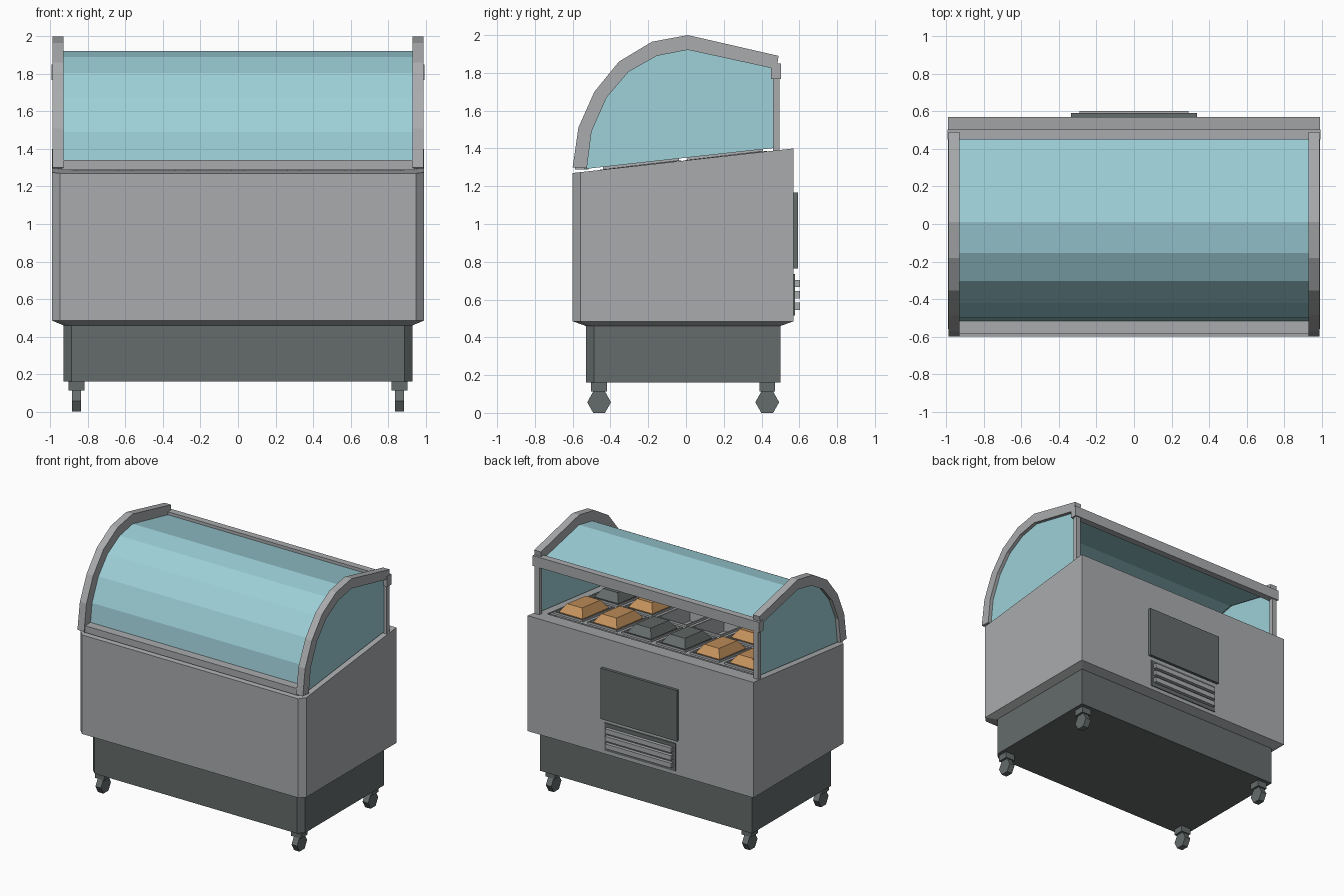
import bpy, bmesh, math
from mathutils import Vector

old = bpy.data.objects.get("Cube")
if old:
    bpy.data.objects.remove(old, do_unlink=True)


def material(name, rgb):
    m = bpy.data.materials.new(name)
    m.use_nodes = True
    m.diffuse_color = (*rgb, 1)
    m.node_tree.nodes["Principled BSDF"].inputs["Base Color"].default_value = (*rgb, 1)
    return m


GREY = material("steel grey", (0.40, 0.41, 0.42))
DARK = material("dark grey", (0.13, 0.15, 0.147))
GLASS = material("blue glass", (0.34, 0.63, 0.69))
CARAMEL = material("caramel", (0.56, 0.29, 0.11))


def finish(name, bm, *mats):
    bmesh.ops.recalc_face_normals(bm, faces=bm.faces)
    me = bpy.data.meshes.new(name)
    bm.to_mesh(me)
    bm.free()
    ob = bpy.data.objects.new(name, me)
    for m in mats:
        me.materials.append(m)
    bpy.context.collection.objects.link(ob)
    return ob


def loft(name, rings, mat, caps=True):
    bm = bmesh.new()
    loops = [[bm.verts.new(p) for p in ring] for ring in rings]
    n = len(loops[0])
    for a, b in zip(loops, loops[1:]):
        for i in range(n):
            j = (i + 1) % n
            bm.faces.new((a[i], a[j], b[j], b[i]))
    bm.faces.new(loops[0])
    bm.faces.new(loops[-1])
    return finish(name, bm, mat)


def box(name, x, y, z, mat):
    rings = [[(x[0], y[0], h), (x[1], y[0], h), (x[1], y[1], h), (x[0], y[1], h)] for h in z]
    return loft(name, rings, mat)


def prism(name, profile, x0, x1, mat):
    # side profile of (y, z) points swept along x
    return loft(name, [[(x, y, z) for y, z in profile] for x in (x0, x1)], mat)


def top_z(y):
    # sloping top of the cabinet
    return 1.27 + (y + 0.6) * 0.111


def plan(w, front, back, height, c=0.042):
    # outline with chamfered front corners
    pts = [(-w + c, front), (w - c, front), (w, front + c), (w, back), (-w, back), (-w, front + c)]
    return [Vector((x, y, height(y) if callable(height) else height)) for x, y in pts]


# Plinth and cabinet with an open well in its top
loft("plinth", [plan(0.93, -0.53, 0.5, z) for z in (0.16, 0.465)], DARK)
loft("cabinet", [plan(0.93, -0.53, 0.5, 0.46),
                 plan(0.99, -0.6, 0.57, 0.485),
                 plan(0.99, -0.6, 0.57, top_z),
                 plan(0.91, -0.47, 0.44, top_z),
                 plan(0.91, -0.47, 0.44, 1.1)], GREY)

# Deck with two rows of six sunken pans
Y0, Y1 = -0.46, 0.43
bm = bmesh.new()
bmesh.ops.create_grid(bm, x_segments=6, y_segments=2, size=1)
for v in bm.verts:
    v.co.x *= 0.9
    v.co.y = (Y0 + Y1) / 2 + v.co.y * (Y1 - Y0) / 2
    v.co.z = top_z(v.co.y) + 0.001
cells = list(bm.faces)


def shift(faces, dz):
    bmesh.ops.translate(bm, verts=list({v for f in faces for v in f.verts}), vec=(0, 0, dz))


for thickness, dz in ((0.03, 0), (0.001, 0.016), (0.014, 0), (0.012, -0.13)):
    bmesh.ops.inset_individual(bm, faces=cells, thickness=thickness)
    shift(cells, dz)
finish("pan_deck", bm, GREY)

# Tapered blocks filling the pans
for row, fills in enumerate(("DCEECD", "CCDDCC")):
    cy = Y0 + (row + 0.5) * (Y1 - Y0) / 2
    for col, kind in enumerate(fills):
        if kind == "E":
            continue
        cx = -0.75 + 0.3 * col
        rings = []
        for w, d, h in ((0.095, 0.15, -0.1), (0.105, 0.165, 0.012), (0.065, 0.115, 0.075)):
            rings.append([(cx + sx * w, cy + sy * d, top_z(cy + sy * d) + h)
                          for sx, sy in ((-1, -1), (1, -1), (1, 1), (-1, 1))])
        loft(f"pan_filling_{row}_{col}", rings, CARAMEL if kind == "C" else DARK)

# Canopy profiles, front to back
outer = [(-0.6, 1.30), (-0.57, 1.51), (-0.485, 1.70), (-0.355, 1.86),
         (-0.18, 1.965), (0.01, 2.0), (0.49, 1.89), (0.48, 1.82)]
inner = [(-0.525, 1.295), (-0.5, 1.49), (-0.42, 1.67), (-0.305, 1.805),
         (-0.155, 1.89), (0.01, 1.922), (0.455, 1.825), (0.46, 1.80)]

# Arched end frames, side glass and rear posts
for side, s in (("right", 1), ("left", -1)):
    bm = bmesh.new()
    layers = [[[bm.verts.new((s * x, y, z)) for y, z in line] for line in (outer, inner)]
              for x in (0.93, 0.988)]
    (oa, ia), (ob_, ib) = layers
    for i in range(len(outer) - 1):
        for p, q in ((oa, ia), (ob_, ib), (oa, ob_), (ia, ib)):
            bm.faces.new((p[i], p[i + 1], q[i + 1], q[i]))
    for i in (0, -1):
        bm.faces.new((oa[i], ia[i], ib[i], ob_[i]))
    finish(f"arch_frame_{side}", bm, GREY)

    pane = [(-0.54, top_z(-0.54) + 0.014)] + outer[1:1] + inner[1:-1] + [(0.465, 1.78), (0.465, top_z(0.465) + 0.014)]
    prism(f"side_glass_{side}", pane, s * 0.95, s * 0.96, GLASS)
    box(f"rear_post_{side}", sorted((s * 0.94, s * 0.98)), (0.46, 0.495), (1.385, 1.78), GREY)

# Curved front glass as a thin folded sheet
sheet = [(-0.52, 1.32)] + inner[1:-1]
centre = Vector((0.0, 1.4))
lower = [tuple(Vector(p) + (centre - Vector(p)).normalized() * 0.009) for p in sheet]
bm = bmesh.new()
grid = [[bm.verts.new((x, y, z)) for y, z in line] for line in (sheet, lower) for x in (-0.935, 0.935)]
a, b, c, d = grid
for i in range(len(sheet) - 1):
    for p, q in ((a, b), (c, d), (a, c), (b, d)):
        bm.faces.new((p[i], p[i + 1], q[i + 1], q[i]))
for i in (0, -1):
    bm.faces.new((a[i], b[i], d[i], c[i]))
finish("front_glass", bm, GLASS)

# Rails
box("front_rail", (-0.94, 0.94), (-0.587, -0.515), (1.288, 1.342), GREY)
prism("rear_rail", [(0.45, 1.768), (0.503, 1.768), (0.503, 1.85), (0.45, 1.85)], -0.993, 0.993, GREY)

# Service hatch and vent on the back
box("hatch", (-0.335, 0.335), (0.56, 0.592), (0.765, 1.168), DARK)
box("vent_plate", (-0.31, 0.31), (0.56, 0.577), (0.515, 0.735), DARK)
for i, z in enumerate((0.565, 0.625, 0.685)):
    box(f"vent_slat_{i}", (-0.29, 0.29), (0.57, 0.603), (z - 0.019, z + 0.019), GREY)

# Casters with six-sided wheels
hexagon = [(math.cos(k * math.pi / 3) * 0.063, math.sin(k * math.pi / 3) * 0.065) for k in range(6)]
for sx in (-1, 1):
    for cy in (-0.46, 0.43):
        cx = sx * 0.86
        tag = ("right" if sx > 0 else "left") + ("_front" if cy < 0 else "_back")
        box(f"caster_mount_{tag}", (cx - 0.042, cx + 0.042), (cy - 0.042, cy + 0.042), (0.112, 0.165), DARK)
        prism(f"caster_wheel_{tag}", [(cy + y, 0.0565 + z) for y, z in hexagon], cx - 0.024, cx + 0.024, DARK)
